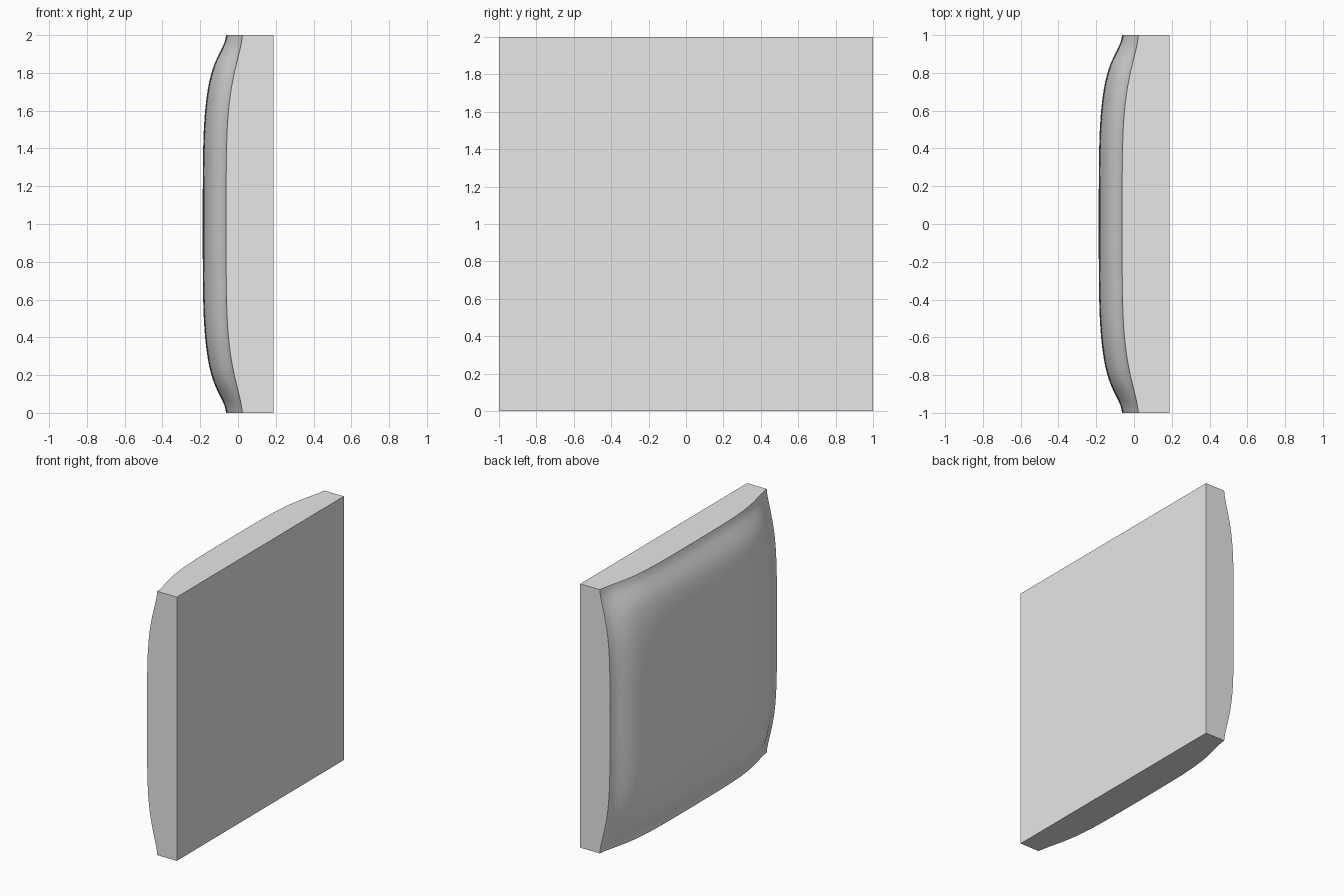
import bpy
import bmesh
from math import exp

cube = bpy.data.objects.get("Cube")
if cube:
    bpy.data.objects.remove(cube, do_unlink=True)

BACK_X = 0.187      # flat back plane
CORNER_X = 0.023    # front of the cushion at its four corners
SEGMENTS = 64


def swell(d):
    """Broad rise of the padding at distance d from an edge."""
    return 1 - exp(-(d / 0.26) ** 1.5)


def rim(d):
    """Tight rise just inside the border groove."""
    return 1 - exp(-(d / 0.12) ** 2)


def padding(a, b):
    return 0.086 * (swell(a) + swell(b)) + 0.038 * rim(a) * rim(b)


# Plain grey material
grey = bpy.data.materials.new("light_grey")
grey.use_nodes = True
colour = (0.8, 0.8, 0.8, 1)
grey.diffuse_color = colour
grey.node_tree.nodes["Principled BSDF"].inputs["Base Color"].default_value = colour

# Padded front, standing upright and bulging toward -x
bm = bmesh.new()
bmesh.ops.create_grid(bm, x_segments=SEGMENTS, y_segments=SEGMENTS, size=1)
for v in bm.verts:
    y, z = v.co.x, v.co.y
    a, b = max(0, 1 - abs(y)), max(0, 1 - abs(z))
    v.co = (CORNER_X - padding(a, b), y, z + 1)

# Straight sides drawn back from the border, closed by a flat back
border = [e for e in bm.edges if e.is_boundary]
result = bmesh.ops.extrude_edge_only(bm, edges=border)["geom"]
for v in result:
    if isinstance(v, bmesh.types.BMVert):
        v.co.x = BACK_X
bmesh.ops.holes_fill(bm, edges=[e for e in bm.edges if e.is_boundary], sides=0)
bmesh.ops.recalc_face_normals(bm, faces=bm.faces)

mesh = bpy.data.meshes.new("padded_panel")
bm.to_mesh(mesh)
bm.free()
mesh.materials.append(grey)
panel = bpy.data.objects.new("padded_panel", mesh)
bpy.context.collection.objects.link(panel)

# Smooth padding with crisp outer edges
bpy.ops.object.select_all(action="DESELECT")
panel.select_set(True)
bpy.context.view_layer.objects.active = panel
bpy.ops.object.shade_smooth_by_angle(angle=0.6)
